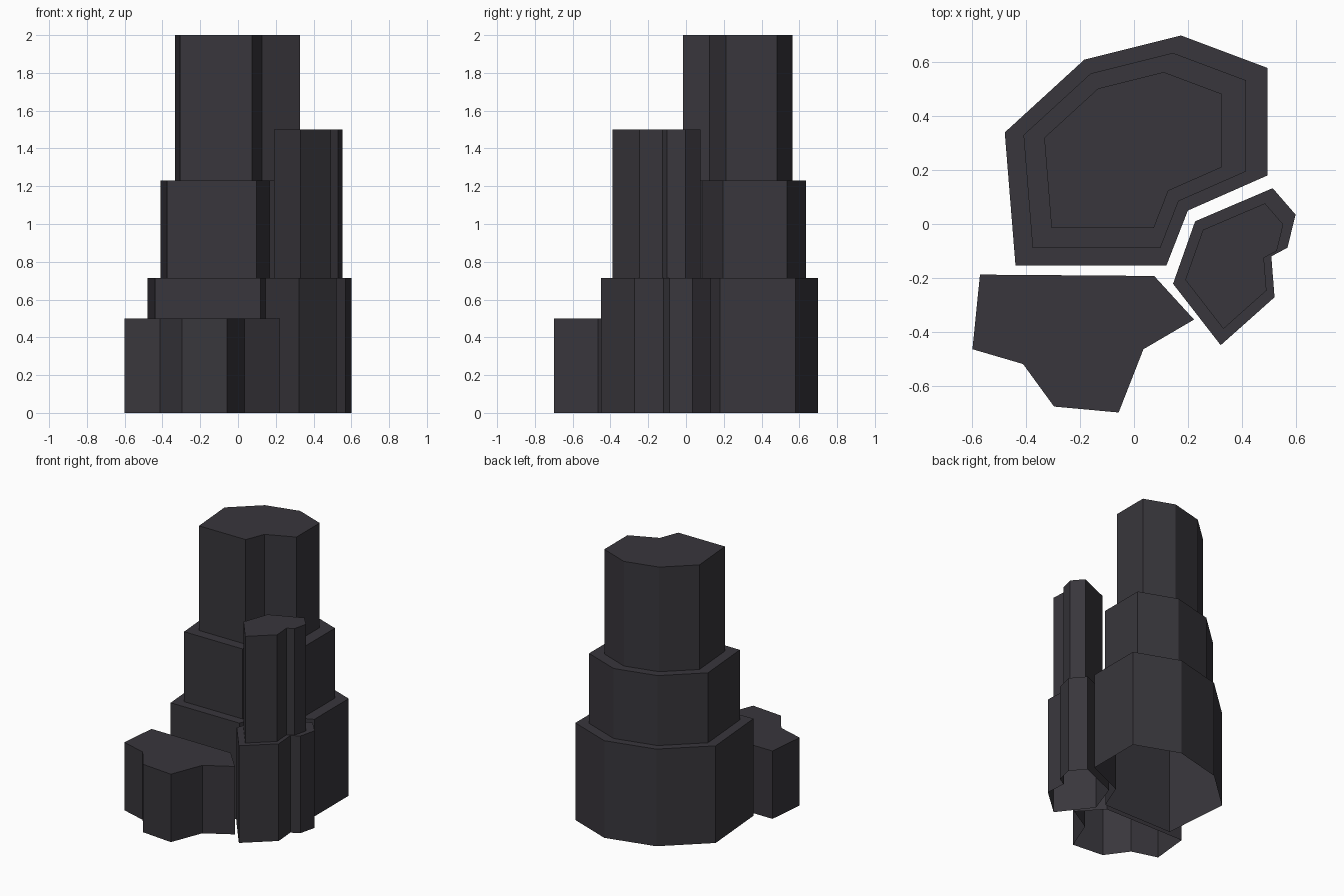
import bpy
import bmesh

cube = bpy.data.objects.get("Cube")
if cube:
    bpy.data.objects.remove(cube, do_unlink=True)

# Single dark slate colour
slate = bpy.data.materials.new("dark_slate")
slate.use_nodes = True
slate.diffuse_color = (0.040, 0.037, 0.045, 1)
slate.node_tree.nodes["Principled BSDF"].inputs["Base Color"].default_value = slate.diffuse_color


def stepped_tower(name, outline, centre, tiers):
    """Open-bottomed tower: each tier is (top height, footprint scale about centre)."""
    bm = bmesh.new()
    cx, cy = centre

    def ring(z, s):
        return [bm.verts.new((cx + (x - cx) * s, cy + (y - cy) * s, z)) for x, y in outline]

    levels = []
    base = 0.0
    for top, scale in tiers:
        levels += [ring(base, scale), ring(top, scale)]
        base = top
    # Walls and ledges between neighbouring rings
    n = len(outline)
    for low, high in zip(levels, levels[1:]):
        for i in range(n):
            j = (i + 1) % n
            bm.faces.new((low[i], low[j], high[j], high[i]))
    # Flat roof
    bm.faces.new(levels[-1])
    mesh = bpy.data.meshes.new(name)
    bm.to_mesh(mesh)
    bm.free()
    mesh.materials.append(slate)
    obj = bpy.data.objects.new(name, mesh)
    bpy.context.collection.objects.link(obj)
    return obj


# Footprints run counter-clockwise seen from above
tall_plan = [(-0.44, -0.155), (0.12, -0.155), (0.2, 0.05), (0.495, 0.18),
             (0.495, 0.58), (0.175, 0.7), (-0.185, 0.61), (-0.48, 0.34)]
slim_plan = [(0.322, -0.45), (0.522, -0.272), (0.51, -0.12), (0.57, -0.088),
             (0.6, 0.035), (0.515, 0.133), (0.227, 0.01), (0.145, -0.222)]
low_plan = [(-0.6, -0.465), (-0.412, -0.52), (-0.297, -0.678), (-0.057, -0.7),
            (0.035, -0.465), (0.223, -0.355), (0.075, -0.193), (-0.572, -0.188)]

stepped_tower("tall_tower", tall_plan, (-0.025, 0.278),
              [(0.715, 1), (1.23, 0.847), (2.0, 0.678)])
stepped_tower("slim_tower", slim_plan, (0.372, -0.148), [(0.715, 1), (1.5, 0.8)])
stepped_tower("low_block", low_plan, (0, 0), [(0.5, 1)])
